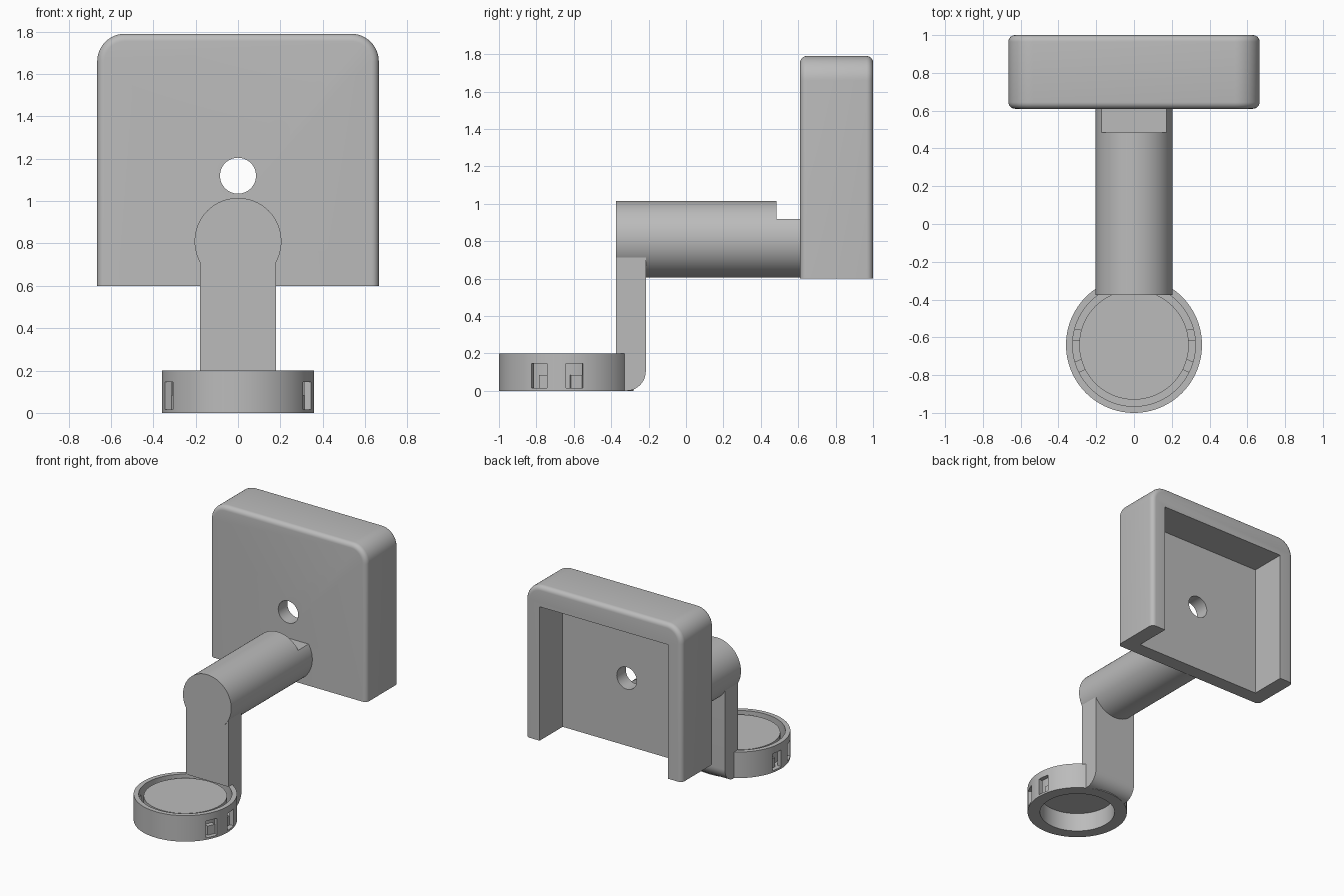
import bpy, bmesh
from math import sin, cos, pi, radians
from mathutils import Vector, Matrix

cube = bpy.data.objects.get("Cube")
if cube:
    bpy.data.objects.remove(cube, do_unlink=True)

grey = bpy.data.materials.new("light_grey")
grey.use_nodes = True
shade = (0.5, 0.5, 0.5, 1)
grey.diffuse_color = shade
grey.node_tree.nodes["Principled BSDF"].inputs["Base Color"].default_value = shade


def make(name, bm):
    bmesh.ops.recalc_face_normals(bm, faces=bm.faces)
    mesh = bpy.data.meshes.new(name)
    bm.to_mesh(mesh)
    bm.free()
    mesh.materials.append(grey)
    ob = bpy.data.objects.new(name, mesh)
    bpy.context.collection.objects.link(ob)
    return ob


def prism(points, offset):
    """Extrude a closed outline along an offset vector."""
    bm = bmesh.new()
    face = bm.faces.new([bm.verts.new(p) for p in points])
    out = bmesh.ops.extrude_face_region(bm, geom=[face], use_keep_orig=True)
    moved = [v for v in out["geom"] if isinstance(v, bmesh.types.BMVert)]
    bmesh.ops.translate(bm, verts=moved, vec=offset)
    return bm


def box(name, lo, hi, spin=None):
    lo, hi = Vector(lo), Vector(hi)
    bm = bmesh.new()
    bmesh.ops.create_cube(bm, size=1)
    bmesh.ops.scale(bm, verts=bm.verts, vec=hi - lo)
    bmesh.ops.translate(bm, verts=bm.verts, vec=(lo + hi) / 2)
    if spin:
        bmesh.ops.transform(bm, verts=bm.verts, matrix=spin)
    return make(name, bm)


def rod(name, radius, start, offset, sides=96):
    """Cylinder from a start point along y or z."""
    x, y, z = start
    ring = [(cos(2 * pi * i / sides) * radius, sin(2 * pi * i / sides) * radius)
            for i in range(sides)]
    if offset[1]:
        pts = [(x + a, y, z + b) for a, b in ring]
    else:
        pts = [(x + a, y + b, z) for a, b in ring]
    return make(name, prism(pts, offset))


def cut(ob, cutter):
    mod = ob.modifiers.new("cut", "BOOLEAN")
    mod.operation = "DIFFERENCE"
    mod.solver = "EXACT"
    mod.object = cutter
    bpy.context.view_layer.objects.active = ob
    bpy.ops.object.modifier_apply(modifier=mod.name)
    bpy.data.objects.remove(cutter, do_unlink=True)


def arc(cx, cy, r, a0, a1, n=12):
    return [(cx + r * cos(radians(a0 + (a1 - a0) * i / n)),
             cy + r * sin(radians(a0 + (a1 - a0) * i / n))) for i in range(n + 1)]


# Housing: rounded top corners, filleted rim, open at the back and bottom
W, BASE, TOP, R = 0.665, 0.6, 1.79, 0.13
outline = ([(-W, BASE), (W, BASE)] + arc(W - R, TOP - R, R, 0, 90)
           + arc(R - W, TOP - R, R, 90, 180))
bm = prism([(x, 0.61, z) for x, z in outline], (0, 0.39, 0))
rim = [e for e in bm.edges
       if abs(e.verts[0].co.y - e.verts[1].co.y) < 0.01
       and max(v.co.z for v in e.verts) > BASE + 0.01]
bmesh.ops.bevel(bm, geom=rim, offset=0.035, segments=6, profile=0.5, affect="EDGES")
housing = make("housing", bm)
cut(housing, box("pocket_cutter", (-0.545, 0.72, 0.5), (0.545, 1.1, 1.63)))
cut(housing, rod("hole_cutter", 0.085, (0, 0.5, 1.12), (0, 0.4, 0), 48))

# Arm: horizontal cylinder with a flat notch beside the housing
arm = rod("arm", 0.205, (0, -0.375, 0.81), (0, 0.995, 0))
cut(arm, box("notch_cutter", (-0.3, 0.485, 0.92), (0.3, 0.7, 1.1)))

# Leg: upright bar with a rounded heel, cleared out inside the ring
side = [(-0.373, 0.8), (-0.373, 0)] + arc(-0.32, 0.105, 0.105, -90, 0) + [(-0.215, 0.8)]
leg = make("leg", prism([(-0.18, y, z) for y, z in side], (0.36, 0, 0)))
CY = -0.64
cut(leg, rod("leg_cutter", 0.34, (0, CY, -0.1), (0, 0, 0.3)))

# Ring cup: outer wall, groove and raised inner disc, hollow underneath
section = [(0, 0.185), (0.29, 0.185), (0.29, 0.015), (0.325, 0.015), (0.325, 0.2),
           (0.36, 0.2), (0.36, 0), (0.27, 0), (0.27, 0.145), (0, 0.145)]
bm = bmesh.new()
verts = [bm.verts.new((r, CY, z)) for r, z in section]
edges = [bm.edges.new(pair) for pair in zip(verts, verts[1:])]
bmesh.ops.spin(bm, geom=verts + edges, cent=(0, CY, 0), axis=(0, 0, 1),
               angle=2 * pi, steps=96)
bmesh.ops.remove_doubles(bm, verts=bm.verts, dist=0.0005)
ring = make("ring_cup", bm)

# Clip slots and small tabs on both sides of the ring
tabs = []
for label, sign in (("left", 1), ("right", -1)):
    for place, angle in (("rear", 7), ("front", -24)):
        turn = angle if sign > 0 else 180 - angle
        spin = Matrix.Translation((0, CY, 0)) @ Matrix.Rotation(radians(turn), 4, "Z")
        cut(ring, box("slot_cutter", (0.3, -0.045, 0.015), (0.42, 0.045, 0.145), spin))
        lo, hi = sorted((-0.015 * sign, 0.045 * sign))
        tabs.append(box(f"{label}_{place}_tab", (0.285, lo, 0.01), (0.325, hi, 0.085), spin))

# Smooth the curved surfaces and keep crisp edges
bpy.ops.object.select_all(action="DESELECT")
for ob in [housing, arm, leg, ring] + tabs:
    ob.select_set(True)
bpy.context.view_layer.objects.active = housing
bpy.ops.object.shade_smooth_by_angle(angle=radians(30))
